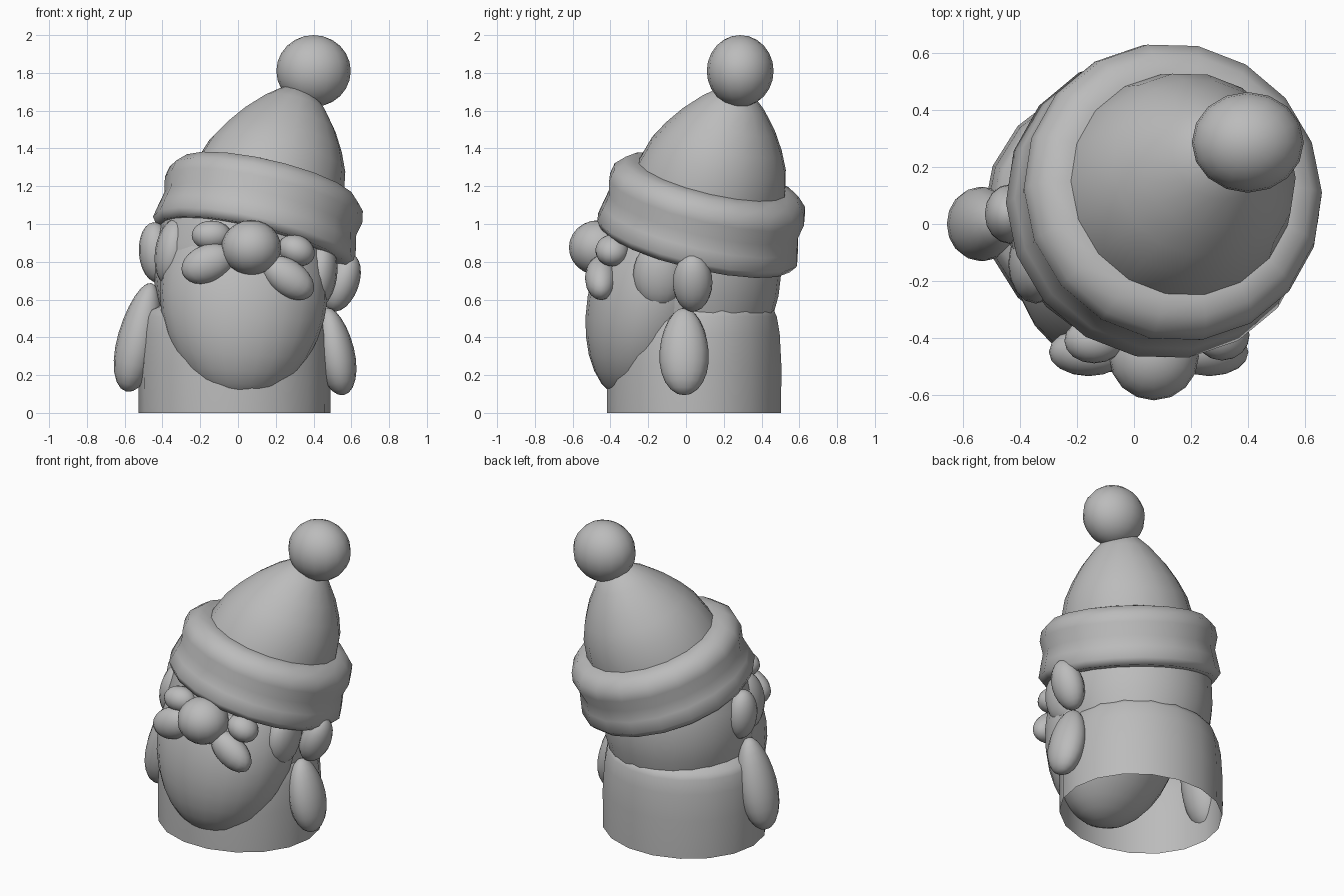
import bpy, bmesh
from math import sin, cos, pi, radians
from mathutils import Vector, Matrix, Euler

old = bpy.data.objects.get("Cube")
if old:
    bpy.data.objects.remove(old, do_unlink=True)

grey = bpy.data.materials.new("plain_grey")
grey.use_nodes = True
grey.diffuse_color = (0.5, 0.5, 0.5, 1)
grey.node_tree.nodes["Principled BSDF"].inputs["Base Color"].default_value = (0.5, 0.5, 0.5, 1)


def finish(name, bm, angle=60):
    bmesh.ops.recalc_face_normals(bm, faces=bm.faces)
    mesh = bpy.data.meshes.new(name)
    bm.to_mesh(mesh)
    bm.free()
    obj = bpy.data.objects.new(name, mesh)
    mesh.materials.append(grey)
    bpy.context.collection.objects.link(obj)
    bpy.ops.object.select_all(action='DESELECT')
    obj.select_set(True)
    bpy.context.view_layer.objects.active = obj
    bpy.ops.object.shade_smooth_by_angle(angle=radians(angle))
    return obj


def lathe(name, profile, matrix, segments=18):
    """Spin a (radius, height) profile; a zero radius becomes a pole."""
    bm = bmesh.new()
    rings = []
    for r, h in profile:
        count = segments if r > 0 else 1
        rings.append([bm.verts.new((r * cos(2 * pi * i / segments),
                                    r * sin(2 * pi * i / segments), h)) for i in range(count)])
    for a, b in zip(rings, rings[1:]):
        for i in range(segments):
            j = (i + 1) % segments
            if len(b) == 1:
                bm.faces.new((a[i], a[j], b[0]))
            else:
                bm.faces.new((a[i], a[j], b[j], b[i]))
    bm.transform(matrix)
    return finish(name, bm)


def blob(name, centre, radii, rot=(0, 0, 0), shear=0, taper=0, segments=16, rings=12):
    """Ellipsoid; taper thins the top, shear pushes the top backwards."""
    bm = bmesh.new()
    bmesh.ops.create_uvsphere(bm, u_segments=segments, v_segments=rings, radius=1)
    for v in bm.verts:
        thin = 1 - taper * v.co.z
        x, y, z = v.co.x * radii[0] * thin, v.co.y * radii[1] * thin, v.co.z * radii[2]
        v.co = (x, y + shear * z, z)
    turn = Euler([radians(a) for a in rot]).to_matrix().to_4x4()
    bm.transform(Matrix.Translation(centre) @ turn)
    return finish(name, bm, 80)


# Body shell, open underneath, and the head above it
lathe("body", [(0.508, 0), (0.51, 0.25), (0.5, 0.42), (0.483, 0.51), (0.465, 0.545), (0.4, 0.57)],
      Matrix.Translation((-0.018, 0.043, 0)) @ Matrix.Diagonal((1, 0.92, 1, 1)))
lathe("head", [(0.43, 0.53), (0.455, 0.62), (0.468, 0.73), (0.462, 0.9), (0.4, 1.08), (0, 1.15)],
      Matrix.Translation((0.02, 0.035, 0)), segments=24)

# Beard, nose, moustache and brows
blob("beard", (0.03, -0.16, 0.62), (0.445, 0.36, 0.56), (0, 3, 0), shear=0.21, taper=-0.06,
     segments=24, rings=16)
blob("nose", (0.07, -0.465, 0.875), (0.158, 0.155, 0.145))
blob("moustache_right", (-0.16, -0.45, 0.79), (0.145, 0.085, 0.1), (0, -22, 0))
blob("moustache_left", (0.265, -0.45, 0.715), (0.155, 0.085, 0.095), (0, 35, 0))
blob("brow_right", (-0.14, -0.41, 0.94), (0.105, 0.08, 0.078))
blob("brow_left", (0.31, -0.39, 0.86), (0.1, 0.09, 0.08), (0, 25, 0))

# Sideburns and ears, lower on the tilted side
for side, x_burn, x_ear, z_burn, z_ear, lean_ear in (("left", 0.43, 0.55, 0.73, 0.69, 20),
                                                     ("right", -0.345, -0.435, 0.85, 0.85, -4)):
    blob("sideburn_" + side, (x_burn, -0.14, z_burn), (0.095, 0.14, 0.18), (0, 8, 0))
    blob("ear_" + side, (x_ear, 0.035, z_ear), (0.09, 0.105, 0.16), (0, lean_ear, 0))

# Arms
blob("arm_left", (0.515, -0.01, 0.325), (0.1, 0.13, 0.235), (0, -11, 0), taper=0.12)
blob("arm_right", (-0.525, 0, 0.4), (0.11, 0.13, 0.295), (0, 13, 0), taper=0.15)

# Tilted hat: rolled brim, crown and pompom
axis = Vector((0.24, 0.25, 1)).normalized()
tilt = (Matrix.Translation((0.08, 0.05, 0.892))
        @ Vector((0, 0, 1)).rotation_difference(axis).to_matrix().to_4x4())
brim_axis = Vector((0.235, 0.235, 1)).normalized()
brim_tilt = (Matrix.Translation((0.08, 0.055, 0.892))
             @ Vector((0, 0, 1)).rotation_difference(brim_axis).to_matrix().to_4x4())
lathe("hat_brim", [(0.34, 0.02), (0.44, -0.01), (0.52, -0.015), (0.55, 0.025), (0.535, 0.1),
                   (0.52, 0.17), (0.537, 0.25), (0.525, 0.31), (0.475, 0.36), (0.41, 0.375),
                   (0.36, 0.37)], brim_tilt)
lean = Matrix.Identity(4)
lean[0][2], lean[0][3] = 0.08, -0.025
lean[1][2], lean[1][3] = 0.03, -0.01
lathe("hat_crown", [(0.42, 0.2), (0.405, 0.36), (0.37, 0.5), (0.32, 0.6), (0.255, 0.7),
                    (0.17, 0.8), (0.09, 0.87), (0, 0.895)], tilt @ lean)
blob("pompom", (0.4, 0.287, 1.81), (0.197, 0.177, 0.19))
